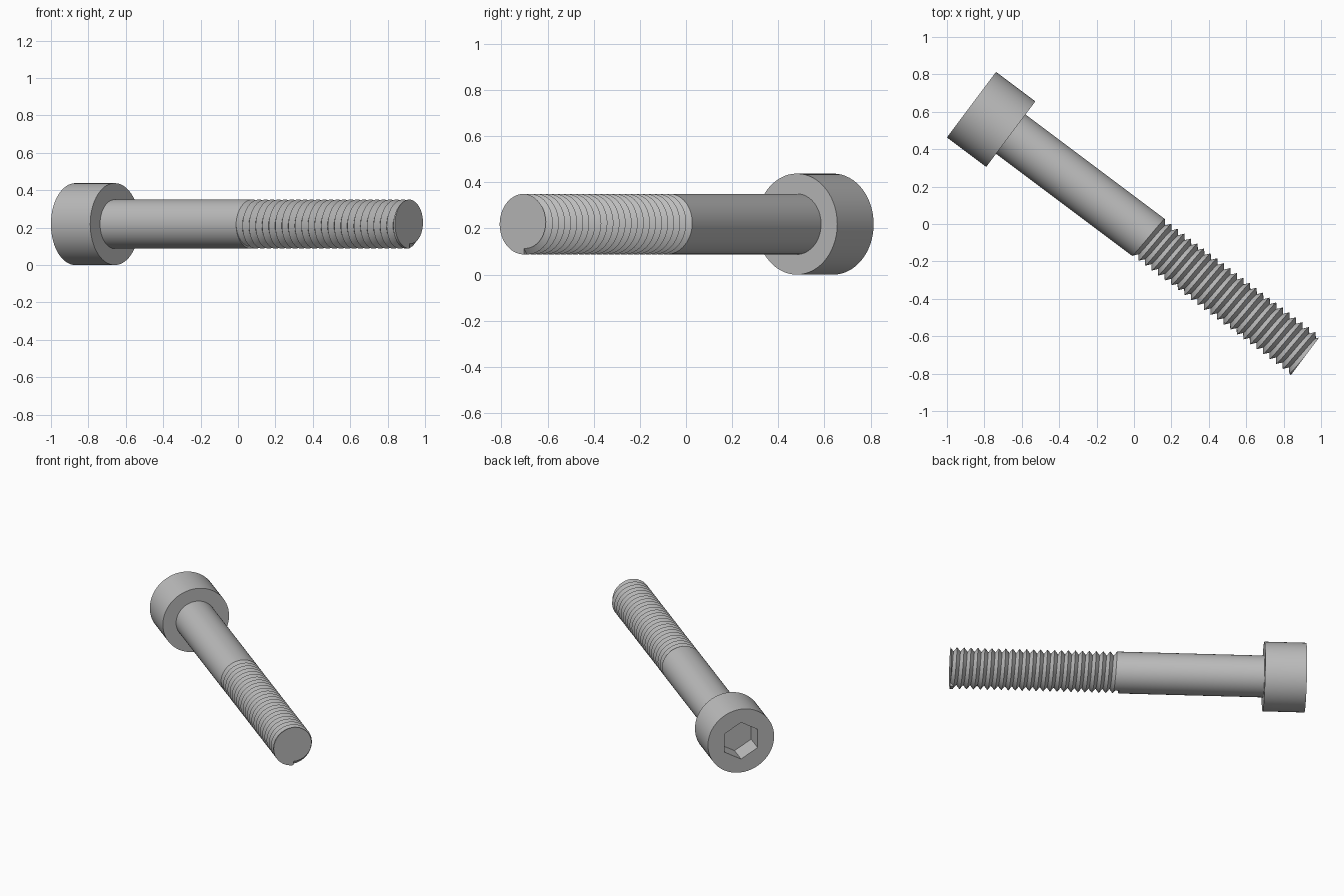
import bpy, bmesh, math
from mathutils import Matrix, Vector

cube = bpy.data.objects.get("Cube")
if cube:
    bpy.data.objects.remove(cube, do_unlink=True)

# Proportions: U is one unit of the bolt's nominal sizing
U = 0.0438
HEAD_R, HEAD_LEN = 5 * U, 6 * U
SHANK_R, LENGTH = 3 * U, 51 * U
SOCKET_APOTHEM, SOCKET_DEPTH = 2.5 * U, 3 * U
PITCH, DEPTH, TURNS = U, 0.61 * U, 24
SIDES = 60

# Bolt frame: local z runs from the head face to the tip
across, up, axis = Vector((0.6, 0.8, 0)), Vector((0, 0, 1)), Vector((0.8, -0.6, 0))
frame = Matrix((across, up, axis)).transposed().to_4x4()
frame.translation = (-0.869, 0.638, HEAD_R)

steel = bpy.data.materials.new("steel_grey")
steel.use_nodes = True
steel.diffuse_color = (0.5, 0.5, 0.5, 1)
steel.node_tree.nodes["Principled BSDF"].inputs["Base Color"].default_value = (0.5, 0.5, 0.5, 1)


def polar(radius, turn, s):
    """Point on the bolt; turn 0 is the underside."""
    a = math.tau * turn - math.pi / 2
    return Vector((radius * math.cos(a), radius * math.sin(a), s))


def finish(bm, name):
    bmesh.ops.remove_doubles(bm, verts=bm.verts, dist=1e-5)
    bmesh.ops.recalc_face_normals(bm, faces=bm.faces)
    mesh = bpy.data.meshes.new(name)
    bm.to_mesh(mesh)
    bm.free()
    mesh.materials.append(steel)
    obj = bpy.data.objects.new(name, mesh)
    bpy.context.collection.objects.link(obj)
    obj.matrix_world = frame
    bpy.ops.object.select_all(action="DESELECT")
    obj.select_set(True)
    bpy.context.view_layer.objects.active = obj
    bpy.ops.object.shade_smooth_by_angle(angle=math.radians(30))
    return obj


def loft(name, rings):
    """Closed solid through rings given as (radius function, position)."""
    bm = bmesh.new()
    loops = [[bm.verts.new(polar(radius(j / SIDES), j / SIDES, s)) for j in range(SIDES)]
             for radius, s in rings]
    for a, b in zip(loops, loops[1:]):
        for j in range(SIDES):
            k = (j + 1) % SIDES
            bm.faces.new((a[j], a[k], b[k], b[j]))
    bm.faces.new(loops[0])
    bm.faces.new(loops[-1])
    return finish(bm, name)


def circle(r):
    return lambda turn: r


def hexagon(turn):
    # Corners point straight up and down
    return SOCKET_APOTHEM / math.cos(math.tau * ((turn % (1 / 6)) - 1 / 12))


# Head with hexagonal socket
loft("head", [(hexagon, SOCKET_DEPTH), (hexagon, 0),
              (circle(HEAD_R), 0), (circle(HEAD_R), HEAD_LEN)])

# Plain shank
thread_start = LENGTH - (TURNS + 0.5) * PITCH
loft("shank", [(circle(SHANK_R), HEAD_LEN), (circle(SHANK_R), LENGTH - (TURNS + 0.25) * PITCH)])

# Thread: each column alternates crest and root, shifted along the helix
bm = bmesh.new()
root_r = SHANK_R - DEPTH
columns = []
for j in range(SIDES + 1):
    f = j / SIDES
    tip_r = min(SHANK_R, root_r + 2 * f * DEPTH)
    points = [(tip_r, 0), (tip_r, max(0, f - 0.5))]
    for k in range(TURNS):
        points += [(root_r, k + f), (SHANK_R, k + f + 0.5)]
    points.append((SHANK_R, TURNS + 0.5))
    columns.append([bm.verts.new(polar(r, f, LENGTH - t * PITCH)) for r, t in points])
for a, b in zip(columns, columns[1:]):
    for i in range(len(a) - 1):
        bm.faces.new((a[i], b[i], b[i + 1], a[i + 1]))
first, last = columns[0], columns[-1]
# Groove end walls and the two end caps
bm.faces.new((first[0], last[0], last[1]))
bm.faces.new((first[-2], last[-3], last[-1]))
bm.faces.new([c[0] for c in columns])
bm.faces.new([c[-1] for c in columns[:-1]])
finish(bm, "threaded_section")
